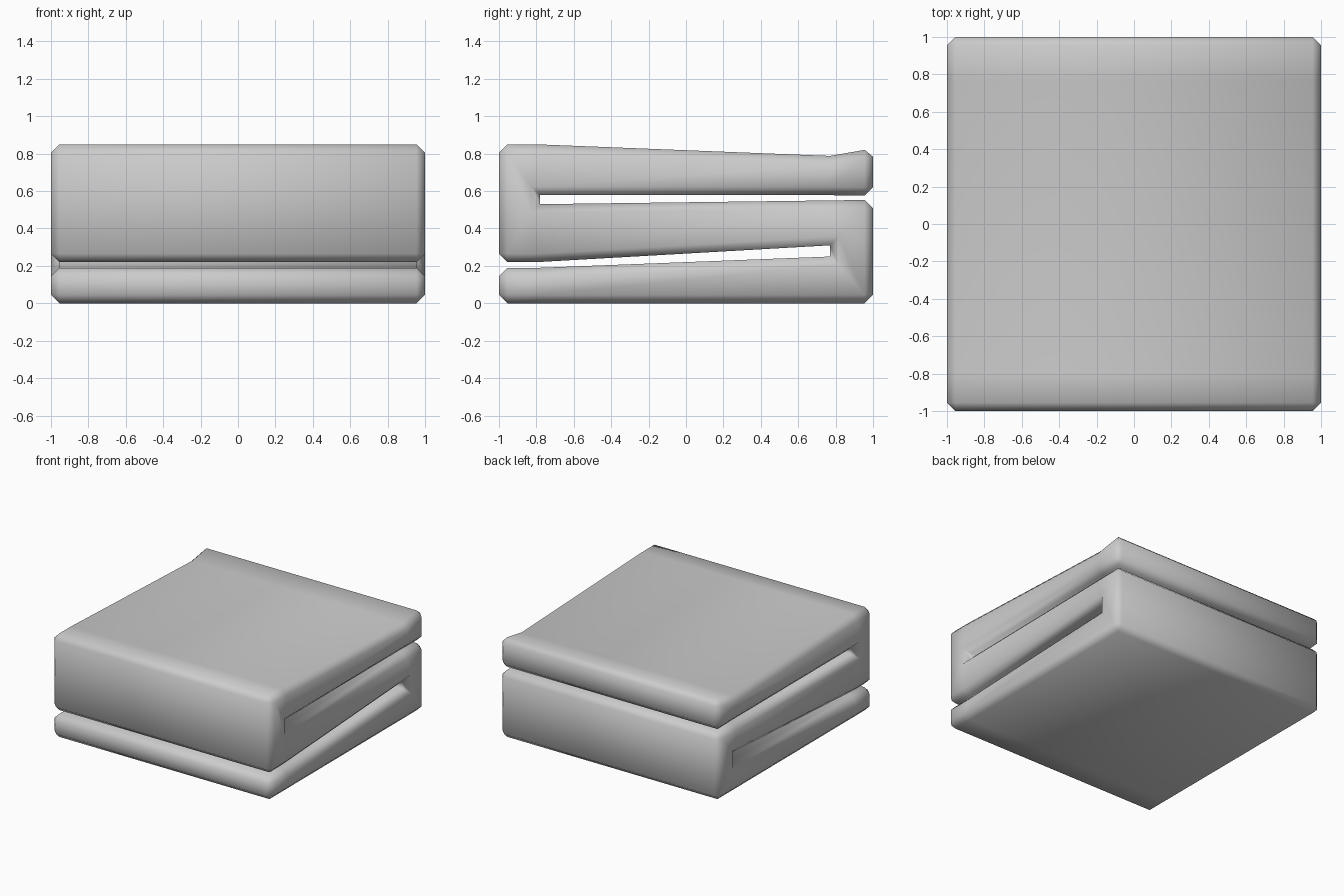
import bpy, bmesh, math

if "Cube" in bpy.data.objects:
    bpy.data.objects.remove(bpy.data.objects["Cube"])

# Folded cloth cross-section: paired (y, z) points on the two sides of the strip
RAILS = [
    ((-1, 0), (-1, .19)),
    ((-.78, 0), (-.78, .19)),
    ((1, 0), (.77, .25)),          # back fold
    ((1, .553), (.77, .31)),
    ((.77, .55), (.77, .31)),
    ((-.78, .53), (-.8, .22)),
    ((-.78, .53), (-1, .22)),      # front fold
    ((-.78, .578), (-1, .85)),
    ((-.78, .578), (-.8, .85)),
    ((.77, .578), (.77, .788)),
    ((1, .575), (1, .828)),        # curled top end
]

bm = bmesh.new()
verts = {}


def vert(p):
    if p not in verts:
        verts[p] = bm.verts.new((-1, p[0], p[1]))
    return verts[p]


# End cap as a strip of faces, merging repeated points into triangles
for (a0, b0), (a1, b1) in zip(RAILS, RAILS[1:]):
    bm.faces.new([vert(p) for p in dict.fromkeys((a0, a1, b1, b0))])

# Extrude across the width
ext = bmesh.ops.extrude_face_region(bm, geom=bm.faces[:], use_keep_orig=True)
for v in ext["geom"]:
    if isinstance(v, bmesh.types.BMVert):
        v.co.x = 1
bmesh.ops.recalc_face_normals(bm, faces=bm.faces[:])


def is_cap(face):
    xs = [v.co.x for v in face.verts]
    return max(xs) - min(xs) < 1e-5


# Chamfer the side rims and the outer corners, leave slot ends crisp
edges = []
for e in bm.edges:
    a, b = e.verts
    rim = len({is_cap(f) for f in e.link_faces}) == 2
    corner = abs(a.co.x - b.co.x) > 1 and abs(a.co.y) > .99
    if rim or corner:
        edges.append(e)
bmesh.ops.bevel(bm, geom=edges, offset=.045, offset_type='OFFSET',
                segments=1, profile=.5, affect='EDGES')
bmesh.ops.recalc_face_normals(bm, faces=bm.faces[:])

mesh = bpy.data.meshes.new("folded_blanket")
bm.to_mesh(mesh)
bm.free()
blanket = bpy.data.objects.new("folded_blanket", mesh)
bpy.context.collection.objects.link(blanket)
bpy.context.view_layer.objects.active = blanket
blanket.select_set(True)
bpy.ops.object.shade_smooth_by_angle(angle=math.radians(65))
